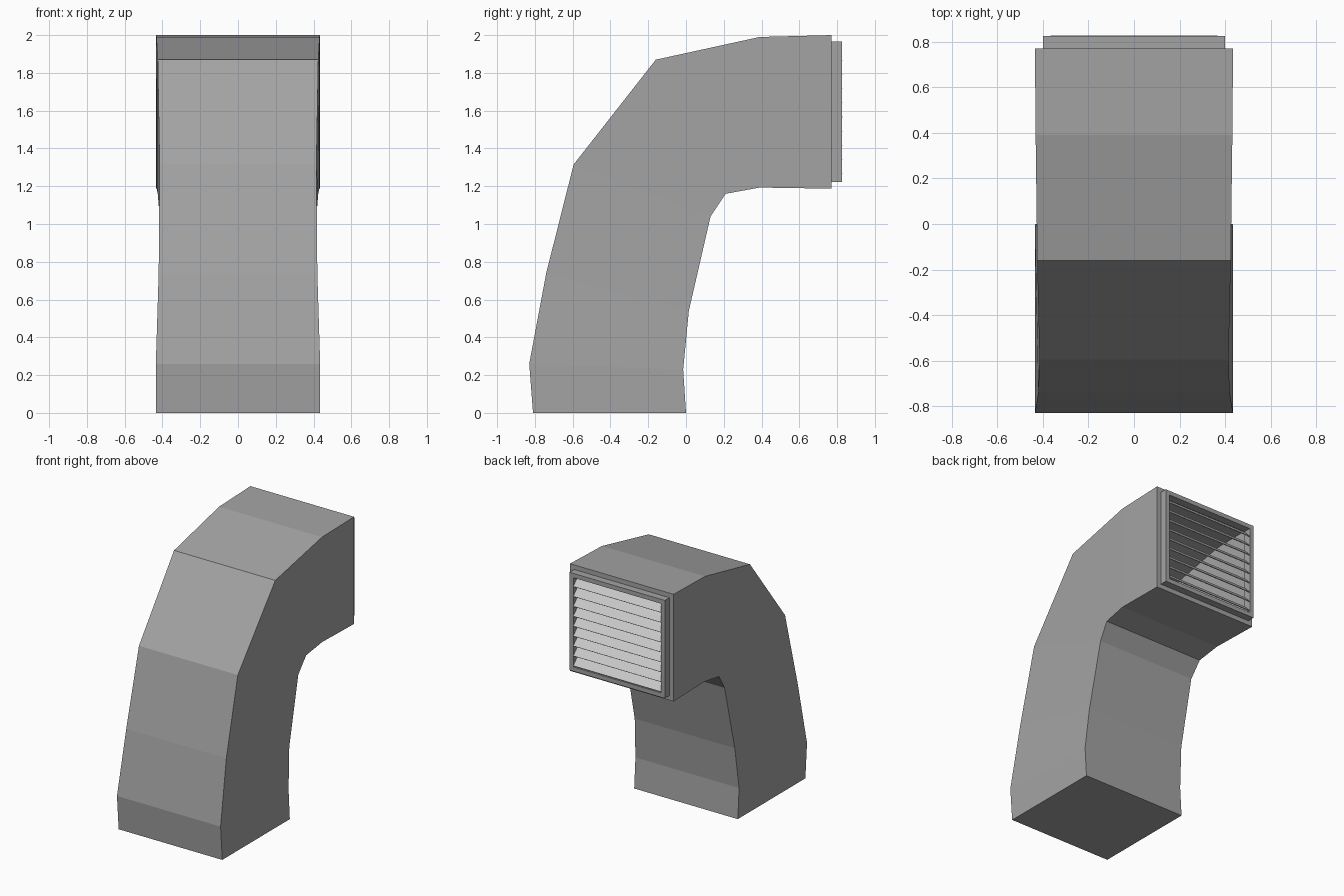
import bpy, bmesh, math
from mathutils import Matrix

if "Cube" in bpy.data.objects:
    bpy.data.objects.remove(bpy.data.objects["Cube"])


def material(name, v):
    m = bpy.data.materials.new(name)
    m.diffuse_color = (v, v, v, 1)
    m.use_nodes = True
    m.node_tree.nodes["Principled BSDF"].inputs["Base Color"].default_value = m.diffuse_color
    return m


GREY = material("duct grey", 0.37)
LIGHT = material("louvre light grey", 0.58)


def finish(bm, name, mat):
    mesh = bpy.data.meshes.new(name)
    bm.to_mesh(mesh)
    bm.free()
    mesh.materials.append(mat)
    ob = bpy.data.objects.new(name, mesh)
    bpy.context.collection.objects.link(ob)
    return ob


def loft(name, stations, mat, cap_start=False):
    """Join rectangular rings: (half width, outer (y, z), inner (y, z))."""
    bm = bmesh.new()
    rings = []
    for w, (oy, oz), (iy, iz) in stations:
        pts = [(-w, oy, oz), (w, oy, oz), (w, iy, iz), (-w, iy, iz)]
        rings.append([bm.verts.new(p) for p in pts])
    for a, b in zip(rings, rings[1:]):
        for i in range(4):
            j = (i + 1) % 4
            bm.faces.new((a[i], a[j], b[j], b[i]))
    if cap_start:
        bm.faces.new(rings[0][::-1])
    return finish(bm, name, mat)


# Bent duct, closed at the foot and open at the outlet, with a narrow end lip
loft("duct", [
    (0.435, (-0.81, 0.0), (0.0, 0.0)),
    (0.435, (-0.83, 0.26), (-0.015, 0.23)),
    (0.42, (-0.74, 0.74), (0.015, 0.54)),
    (0.415, (-0.595, 1.315), (0.13, 1.04)),
    (0.425, (-0.16, 1.87), (0.21, 1.16)),
    (0.432, (0.39, 1.99), (0.39, 1.193)),
    (0.435, (0.77, 2.0), (0.77, 1.187)),
    (0.40, (0.77, 1.965), (0.77, 1.222)),
], GREY, cap_start=True)

# Raised outlet frame: outside, front border, inside
loft("outlet_frame", [
    (0.40, (0.77, 1.965), (0.77, 1.222)),
    (0.40, (0.825, 1.965), (0.825, 1.222)),
    (0.367, (0.825, 1.932), (0.825, 1.255)),
    (0.367, (0.765, 1.932), (0.765, 1.255)),
], GREY)

# Louvre slats sloping down and outwards
COUNT, LOW, HIGH = 9, 1.255, 1.932
pitch = (HIGH - LOW) / COUNT
bm = bmesh.new()
for k in range(COUNT):
    z = LOW + (k + 0.5) * pitch
    mat = (Matrix.Translation((0, 0.799, z))
           @ Matrix.Rotation(math.radians(-46), 4, 'X')
           @ Matrix.Diagonal((0.732, 0.08, 0.005, 1)))
    bmesh.ops.create_cube(bm, size=1, matrix=mat)
finish(bm, "louvre_slats", LIGHT)
